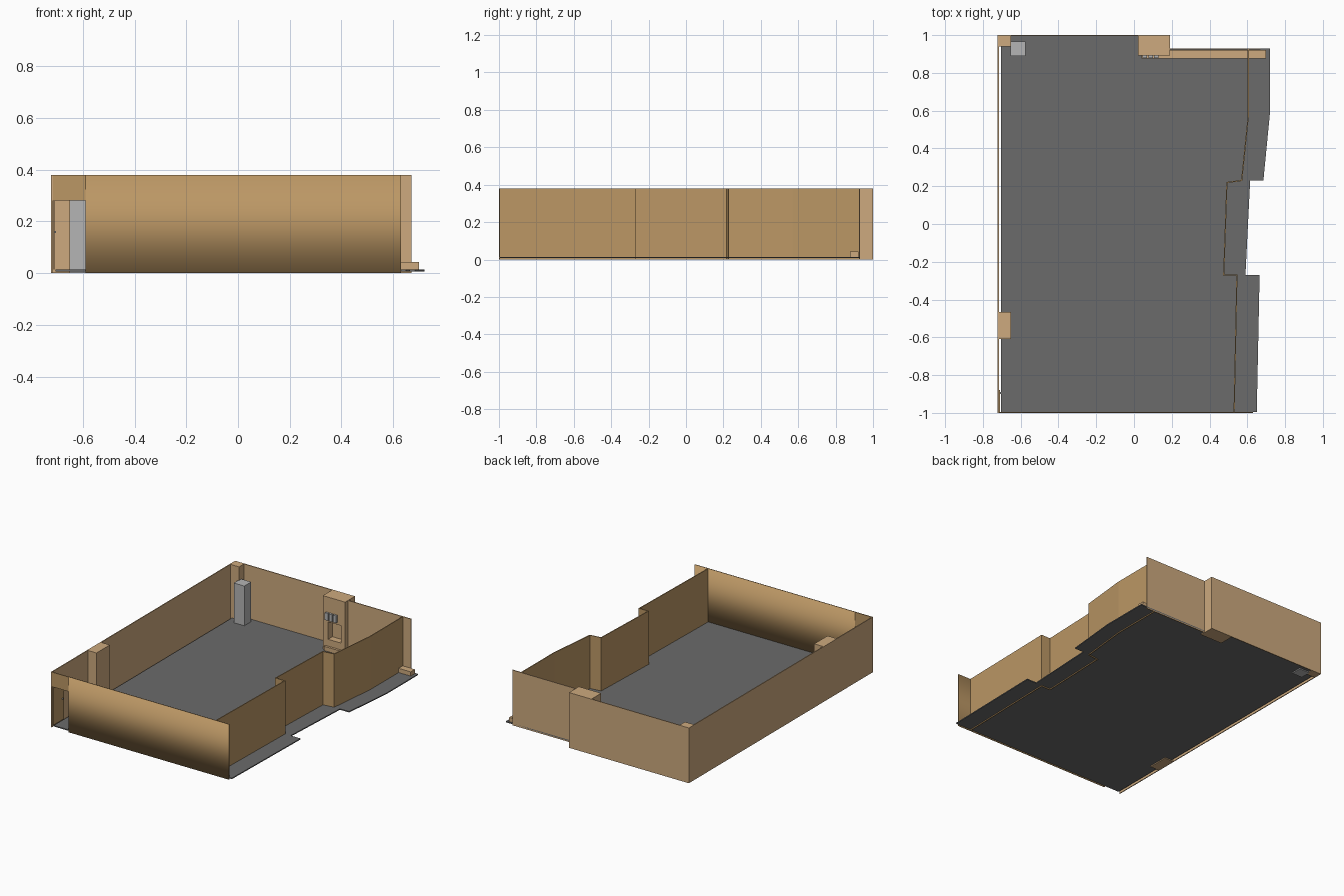
import bpy
import bmesh

if "Cube" in bpy.data.objects:
    bpy.data.objects.remove(bpy.data.objects["Cube"])

HEIGHT = 0.38
THICK = 0.006


def material(name, r, g, b):
    m = bpy.data.materials.new(name)
    m.use_nodes = True
    m.diffuse_color = (r, g, b, 1)
    m.node_tree.nodes["Principled BSDF"].inputs["Base Color"].default_value = (r, g, b, 1)
    return m


light_tan = material("light tan", 0.61, 0.40, 0.21)
dark_tan = material("dark tan", 0.50, 0.31, 0.13)
floor_grey = material("floor grey", 0.145, 0.145, 0.145)
light_grey = material("light grey", 0.46, 0.46, 0.46)


def finish(name, bm, mat):
    bmesh.ops.recalc_face_normals(bm, faces=bm.faces)
    mesh = bpy.data.meshes.new(name)
    bm.to_mesh(mesh)
    bm.free()
    mesh.materials.append(mat)
    ob = bpy.data.objects.new(name, mesh)
    bpy.context.collection.objects.link(ob)
    return ob


def box(name, mat, xs, ys, zs):
    """Box between the given low and high limits on each axis."""
    bm = bmesh.new()
    bmesh.ops.create_cube(bm, size=1)
    for v in bm.verts:
        v.co = [lo + (c + 0.5) * (hi - lo) for c, (lo, hi) in zip(v.co, (xs, ys, zs))]
    return finish(name, bm, mat)


def slab(name, mat, outline, low, high):
    """Flat plate raised from an outline seen from above."""
    bm = bmesh.new()
    face = bm.faces.new([bm.verts.new((x, y, low)) for x, y in outline])
    grown = bmesh.ops.extrude_face_region(bm, geom=[face])["geom"]
    for v in grown:
        if isinstance(v, bmesh.types.BMVert):
            v.co.z = high
    return finish(name, bm, mat)


def wall(name, mat, path):
    """Thin upright wall following a path seen from above."""
    bm = bmesh.new()
    low = [bm.verts.new((x, y, 0)) for x, y in path]
    high = [bm.verts.new((x, y, HEIGHT)) for x, y in path]
    for i in range(len(path) - 1):
        bm.faces.new((low[i], low[i + 1], high[i + 1], high[i]))
    ob = finish(name, bm, mat)
    mod = ob.modifiers.new("thickness", 'SOLIDIFY')
    mod.thickness = THICK
    mod.offset = 0
    mod.use_even_offset = True
    return ob


# Floor with its stepped right side
slab("floor", floor_grey, [
    (-0.705, -0.995), (0.65, -0.995), (0.665, -0.27), (0.59, -0.27), (0.615, 0.23),
    (0.685, 0.23), (0.72, 0.59), (0.72, 0.93), (0.18, 0.93), (0.18, 0.995),
    (-0.705, 0.995)], 0.007, 0.014)

# Outer walls
box("left_wall", light_tan, (-0.722, -0.722 + THICK), (-1, 1), (0, HEIGHT))
box("back_wall", light_tan, (-0.72, 0.03), (1 - THICK, 1), (0, HEIGHT))
box("back_wall_recessed", light_tan, (0.18, 0.67), (0.924, 0.924 + THICK), (0, HEIGHT))
wall("right_wall", dark_tan, [
    (0.53, -0.997), (0.545, -0.27), (0.475, -0.27), (0.492, 0.22),
    (0.57, 0.23), (0.605, 0.57), (0.605, 0.925)])

# Front wall, softly shaded over its long edges, with a doorway at one end
front = box("front_wall", dark_tan, (-0.59, 0.63), (-1, -1 + THICK), (0, HEIGHT))
front.data.shade_smooth()
for edge in front.data.edges:
    a, b = (front.data.vertices[i].co for i in edge.vertices)
    edge.use_edge_sharp = abs(a.x - b.x) < 0.1
box("door_header", dark_tan, (-0.722, -0.59), (-1, -1 + THICK), (0.28, HEIGHT))

# Open door leaf and its handle
box("door_leaf", dark_tan, (-0.714, -0.709), (-0.994, -0.88), (0.014, 0.278))
box("door_handle", light_grey, (-0.709, -0.703), (-0.9, -0.89), (0.155, 0.163))

# Posts and freestanding column
box("corner_post", light_tan, (-0.72, -0.65), (0.94, 0.998), (0, HEIGHT))
box("side_post", light_tan, (-0.722, -0.65), (-0.61, -0.465), (0, HEIGHT))
box("column", light_grey, (-0.655, -0.575), (0.89, 0.965), (0, 0.287))

# Chimney breast with a niche cut in its front
chimney = box("chimney_breast", light_tan, (0.02, 0.19), (0.893, 1), (0, HEIGHT))
cutter = box("niche_cutter", light_tan, (0.06, 0.16), (0.8, 0.94), (0.09, 0.21))
cutter.hide_render = True
mod = chimney.modifiers.new("niche", 'BOOLEAN')
mod.operation = 'DIFFERENCE'
mod.solver = 'EXACT'
mod.object = cutter
bpy.context.view_layer.objects.active = chimney
bpy.ops.object.modifier_apply(modifier="niche")
bpy.data.objects.remove(cutter)

# Small boxes fixed above the niche
for i in range(3):
    x = 0.045 + i * 0.031
    box(f"wall_box_{i + 1}", light_grey, (x, x + 0.024), (0.878, 0.894), (0.225, 0.275))

# Low ledge along the recessed back wall
box("ledge", light_tan, (0.04, 0.70), (0.877, 0.922), (0.01, 0.043))
